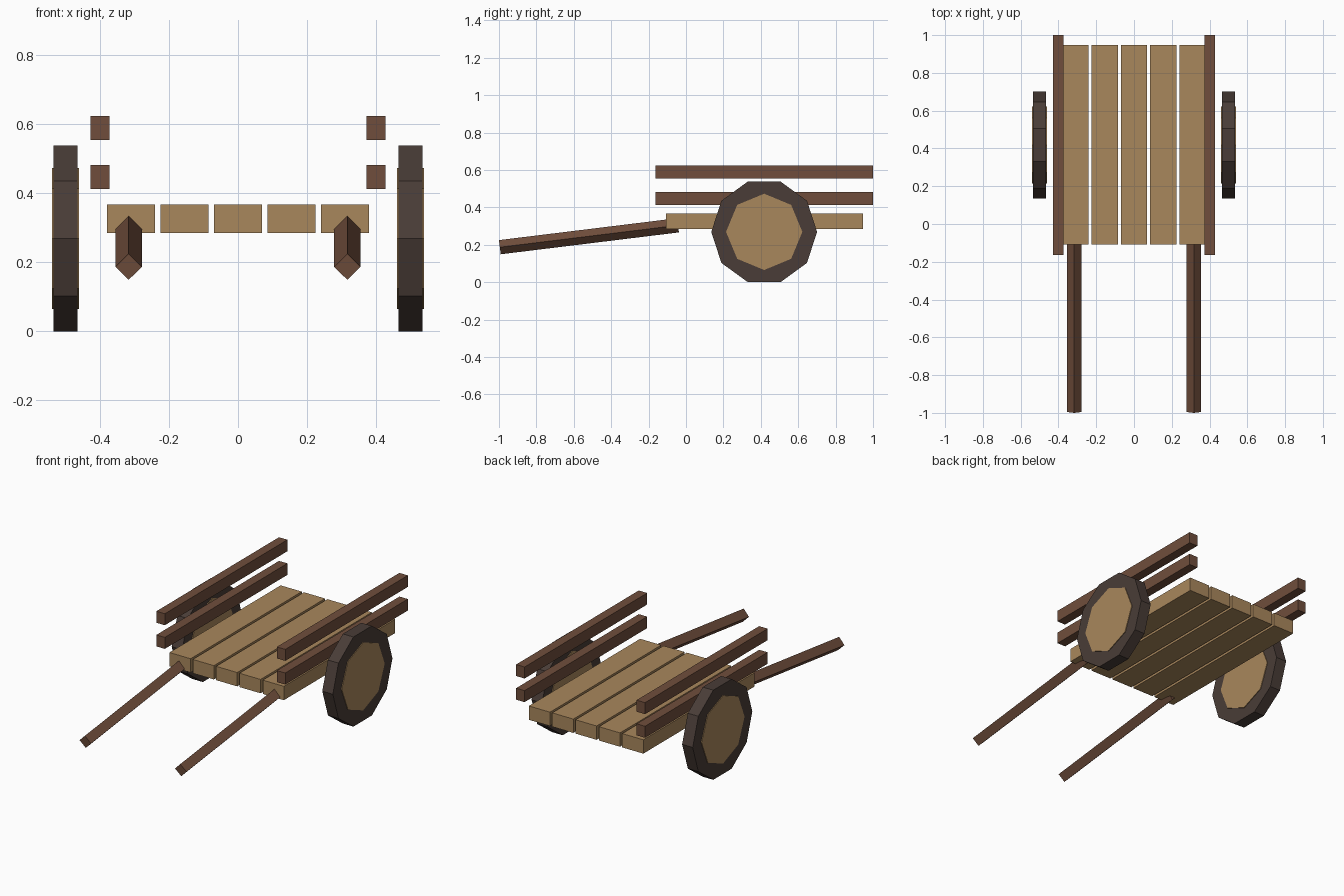
import bpy, bmesh, math
from mathutils import Matrix

cube = bpy.data.objects.get("Cube")
if cube:
    bpy.data.objects.remove(cube, do_unlink=True)


def material(name, rgb):
    m = bpy.data.materials.new(name)
    m.use_nodes = True
    m.diffuse_color = (*rgb, 1)
    m.node_tree.nodes["Principled BSDF"].inputs["Base Color"].default_value = (*rgb, 1)
    return m


light_wood = material("light_wood", (0.397, 0.242, 0.107))
red_wood = material("reddish_wood", (0.162, 0.076, 0.045))
dark_wood = material("dark_rim", (0.067, 0.046, 0.038))


def add_object(name, bm, mat):
    mesh = bpy.data.meshes.new(name)
    bm.to_mesh(mesh)
    bm.free()
    mesh.materials.append(mat)
    obj = bpy.data.objects.new(name, mesh)
    bpy.context.collection.objects.link(obj)
    return obj


def beam(name, size, centre, mat, tilt=0, roll=0):
    """Box along y, rolled about its own length and then tilted upward."""
    bm = bmesh.new()
    bmesh.ops.create_cube(bm, size=1)
    bmesh.ops.transform(bm, verts=bm.verts, matrix=(
        Matrix.Rotation(tilt, 4, 'X') @ Matrix.Rotation(roll, 4, 'Y')
        @ Matrix.Diagonal((*size, 1))))
    add_object(name, bm, mat).location = centre


def disc(name, sides, radius, width, centre, mat):
    """Flat-sided disc with its axle along x."""
    bm = bmesh.new()
    bmesh.ops.create_cone(bm, cap_ends=True, segments=sides,
                          radius1=radius, radius2=radius, depth=width)
    bmesh.ops.rotate(bm, verts=bm.verts, matrix=Matrix.Rotation(math.pi / 2, 3, 'Y'))
    add_object(name, bm, mat).location = centre


# Cart bed planks
for i in range(5):
    beam(f"bed_plank_{i + 1}", (0.14, 1.055, 0.083),
         ((i - 2) * 0.155, 0.42, 0.326), light_wood)

for side, s in (("left", 1), ("right", -1)):
    # Side rails
    for level, z in (("lower", 0.447), ("upper", 0.589)):
        beam(f"{side}_{level}_rail", (0.056, 1.163, 0.069),
             (s * 0.4, 0.4185, z), red_wood)
    # Pull handle, set on edge and sloping down to the front
    beam(f"{side}_handle", (0.054, 0.96, 0.054), (s * 0.317, -0.519, 0.2455),
         red_wood, math.radians(7), math.radians(45))
    # Wheel
    centre = (s * 0.5, 0.418, 0.269)
    disc(f"{side}_wheel_rim", 10, 0.2828, 0.07, centre, dark_wood)
    disc(f"{side}_wheel_panel", 8, 0.204, 0.078, centre, light_wood)
